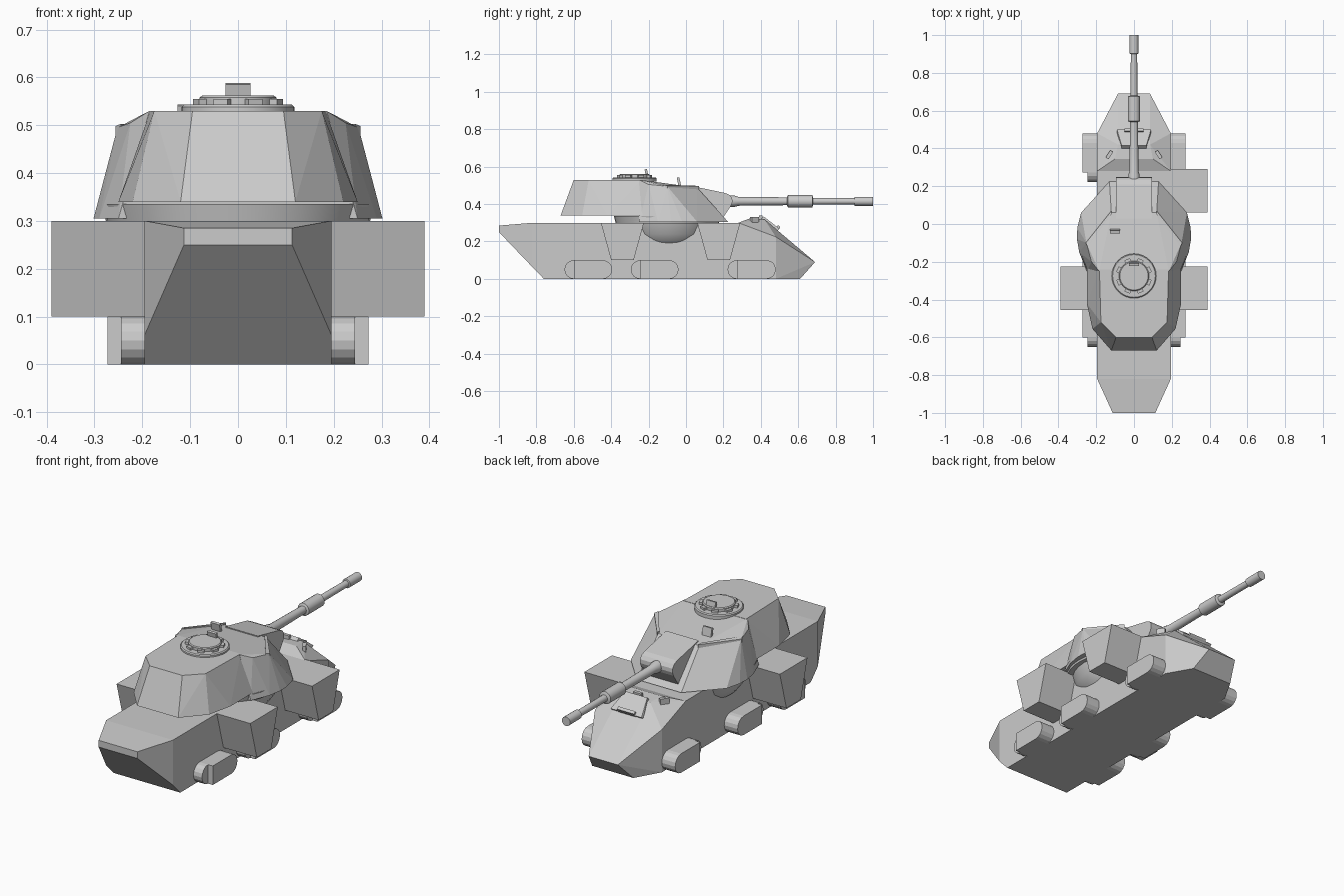
import bpy, bmesh, math
from mathutils import Vector, Matrix

if "Cube" in bpy.data.objects:
    bpy.data.objects.remove(bpy.data.objects["Cube"])


def finish(name, bm):
    bmesh.ops.recalc_face_normals(bm, faces=bm.faces)
    me = bpy.data.meshes.new(name)
    bm.to_mesh(me)
    bm.free()
    ob = bpy.data.objects.new(name, me)
    bpy.context.collection.objects.link(ob)
    return ob


def solid(name, pts, mirror=True):
    """Faceted convex block from corner points, mirrored across x = 0."""
    bm = bmesh.new()
    for x, y, z in pts:
        bm.verts.new((x, y, z))
        if mirror:
            bm.verts.new((-x, y, z))
    res = bmesh.ops.convex_hull(bm, input=bm.verts[:])
    junk = {g for g in res["geom_interior"] + res["geom_unused"]
            if isinstance(g, bmesh.types.BMVert)}
    bmesh.ops.delete(bm, geom=list(junk), context='VERTS')
    bmesh.ops.dissolve_limit(bm, angle_limit=0.02, verts=bm.verts[:], edges=bm.edges[:])
    return finish(name, bm)


def prism(name, profile, x0, x1):
    """Extrude a (y, z) profile along x."""
    bm = bmesh.new()
    f = bm.faces.new([bm.verts.new((x0, y, z)) for y, z in profile])
    r = bmesh.ops.extrude_face_region(bm, geom=[f])
    bmesh.ops.translate(bm, vec=(x1 - x0, 0, 0),
                        verts=[v for v in r["geom"] if isinstance(v, bmesh.types.BMVert)])
    return finish(name, bm)


def lathe(name, profile, loc, n=32, axis='Z'):
    """Revolve (radius, height) points about an axis."""
    bm = bmesh.new()
    rings = [[bm.verts.new((r * math.cos(2 * math.pi * i / n), r * math.sin(2 * math.pi * i / n), h))
              for i in range(n)] for r, h in profile]
    for a, b in zip(rings, rings[1:]):
        for i in range(n):
            bm.faces.new((a[i], a[(i + 1) % n], b[(i + 1) % n], b[i]))
    bm.faces.new(rings[0])
    bm.faces.new(rings[-1])
    if axis == 'Y':
        bmesh.ops.rotate(bm, verts=bm.verts, matrix=Matrix.Rotation(-math.pi / 2, 3, 'X'))
    bmesh.ops.translate(bm, verts=bm.verts, vec=loc)
    ob = finish(name, bm)
    for p in ob.data.polygons:
        p.use_smooth = len(p.vertices) == 4
    bpy.context.view_layer.objects.active = ob
    ob.select_set(True)
    bpy.ops.object.shade_smooth_by_angle(angle=math.radians(30))
    ob.select_set(False)
    return ob


def block(name, loc, size, rx=0, rz=0):
    bm = bmesh.new()
    bmesh.ops.create_cube(bm, size=1)
    bmesh.ops.scale(bm, vec=size, verts=bm.verts)
    ob = finish(name, bm)
    ob.location = loc
    ob.rotation_euler = (rx, 0, rz)
    return ob


# Hull: main tub with tapered end, and the raised faceted nose
W = 0.195
solid("hull", [(W, -0.82, 0.3), (W, -0.82, 0.062), (0.113, -1, 0.285), (0.113, -1, 0.25),
               (W, -0.76, 0), (W, 0.28, 0), (W, 0.28, 0.3)])
solid("hull_nose", [(W, 0.28, 0), (W, 0.28, 0.3), (0.1, 0.345, 0.325), (0.085, 0.42, 0.318),
                    (W, 0.48, 0.225), (W, 0.48, 0), (0.085, 0.69, 0.09), (0.12, 0.61, 0)])

# Side boxes: two on the right, one on the left
for name, s, y0, y1 in (("rear_box_right", 1, -0.455, -0.225), ("rear_box_left", -1, -0.455, -0.225),
                        ("front_box_right", 1, 0.06, 0.29)):
    prism(name, [(y0, 0.3), (y0 + 0.055, 0.1), (y1 - 0.055, 0.1), (y1, 0.3)], s * 0.19, s * 0.39)


# Hover pods: rounded core plus outer shell with a square tail
def arc(cy, start, steps=8, r=0.05):
    return [(cy + r * math.cos(start + math.pi * i / steps),
             0.05 + r * math.sin(start + math.pi * i / steps)) for i in range(steps + 1)]


for i, (y0, y1) in enumerate(((-0.65, -0.395), (-0.295, -0.04), (0.222, 0.48))):
    nose = arc(y1 - 0.05, -math.pi / 2)
    for s in (-1, 1):
        prism(f"pod_core_{i}", nose + arc(y0 + 0.05, math.pi / 2), s * 0.15, s * 0.245)
        prism(f"pod_shell_{i}", nose + [(y0 + 0.05, 0.1), (y0 + 0.05, 0)], s * 0.15, s * 0.273)

# Turret basket and ring
lathe("turret_basket", [(0.17, 0.17), (0.205, 0.2), (0.235, 0.24), (0.252, 0.295)], (0, -0.09, 0))
lathe("turret_ring", [(0.275, 0.295), (0.285, 0.335)], (0, -0.1, 0), 40)

# Turret body with sloped cheeks, and rear bustle
solid("turret_body", [(0.13, 0.225, 0.305), (0.28, 0.06, 0.305), (0.3, -0.02, 0.305), (0.302, -0.08, 0.305),
                      (0.29, -0.15, 0.305), (0.25, -0.25, 0.305),
                      (0.12, 0.06, 0.488), (0.252, -0.1, 0.495), (0.225, -0.2, 0.505),
                      (0.185, -0.25, 0.53)])
solid("turret_bustle", [(0.25, -0.2, 0.34), (0.25, -0.42, 0.34), (0.22, -0.555, 0.34), (0.12, -0.67, 0.34),
                        (0.183, -0.24, 0.53), (0.175, -0.52, 0.53), (0.095, -0.6, 0.53)])

# Raised lips along the cheek plates
for s in (-1, 1):
    solid(f"cheek_lip_{'right' if s > 0 else 'left'}",
          [(s * x, y, z + dz) for x, y, z in ((0.12, 0.07, 0.488), (0.12, 0.05, 0.49),
                                               (0.256, -0.1, 0.49), (0.245, -0.12, 0.495))
           for dz in (-0.01, 0.008)], mirror=False)

# Gun shield with rounded front, and stepped barrel
prism("gun_mantlet", [(0.03, 0.497), (0.21, 0.459), (0.235, 0.448), (0.247, 0.43), (0.248, 0.41),
                      (0.24, 0.39), (0.2, 0.33), (0.03, 0.33)], -0.095, 0.095)
lathe("gun_barrel", [(0.03, 0.2), (0.03, 0.26), (0.024, 0.28), (0.021, 0.54), (0.033, 0.545), (0.033, 0.675),
                     (0.018, 0.68), (0.017, 0.9), (0.024, 0.902), (0.024, 1.0)],
      (0, 0, 0.415), 16, 'Y')

# Commander's cupola with its ring of vision blocks
C = Vector((0, -0.275, 0))
lathe("cupola_base", [(0.118, 0.52), (0.118, 0.538), (0.113, 0.543)], C)
lathe("cupola_hatch", [(0.08, 0.54), (0.08, 0.558), (0.075, 0.562)], C, 24)
for i in range(8):
    a = math.pi * (2 * i + 1) / 8
    block(f"vision_block_{i}", C + Vector((0.086 * math.cos(a), 0.086 * math.sin(a), 0.547)),
          (0.018, 0.032, 0.015), rz=a)

# Periscopes on the roof and nose
block("cupola_sight", (0, -0.212, 0.57), (0.052, 0.013, 0.034), 0.2)
block("roof_sight", (-0.1, -0.038, 0.52), (0.052, 0.014, 0.045), 0.2)
for s in (-1, 1):
    block("nose_periscope", (s * 0.13, 0.367, 0.315), (0.045, 0.018, 0.034), rz=-s * 1.0)
block("nose_periscope", (0, 0.4, 0.325), (0.045, 0.018, 0.03))

# Driver's hatch lying on the glacis
solid("driver_hatch", [(0.065, 0.415, 0.334), (0.065, 0.39, 0.31), (0.065, 0.44, 0.315),
                       (0.09, 0.485, 0.272), (0.09, 0.5, 0.268), (0.09, 0.48, 0.25)])
block("driver_sight", (0, 0.49, 0.27), (0.1, 0.016, 0.03), -0.6)
